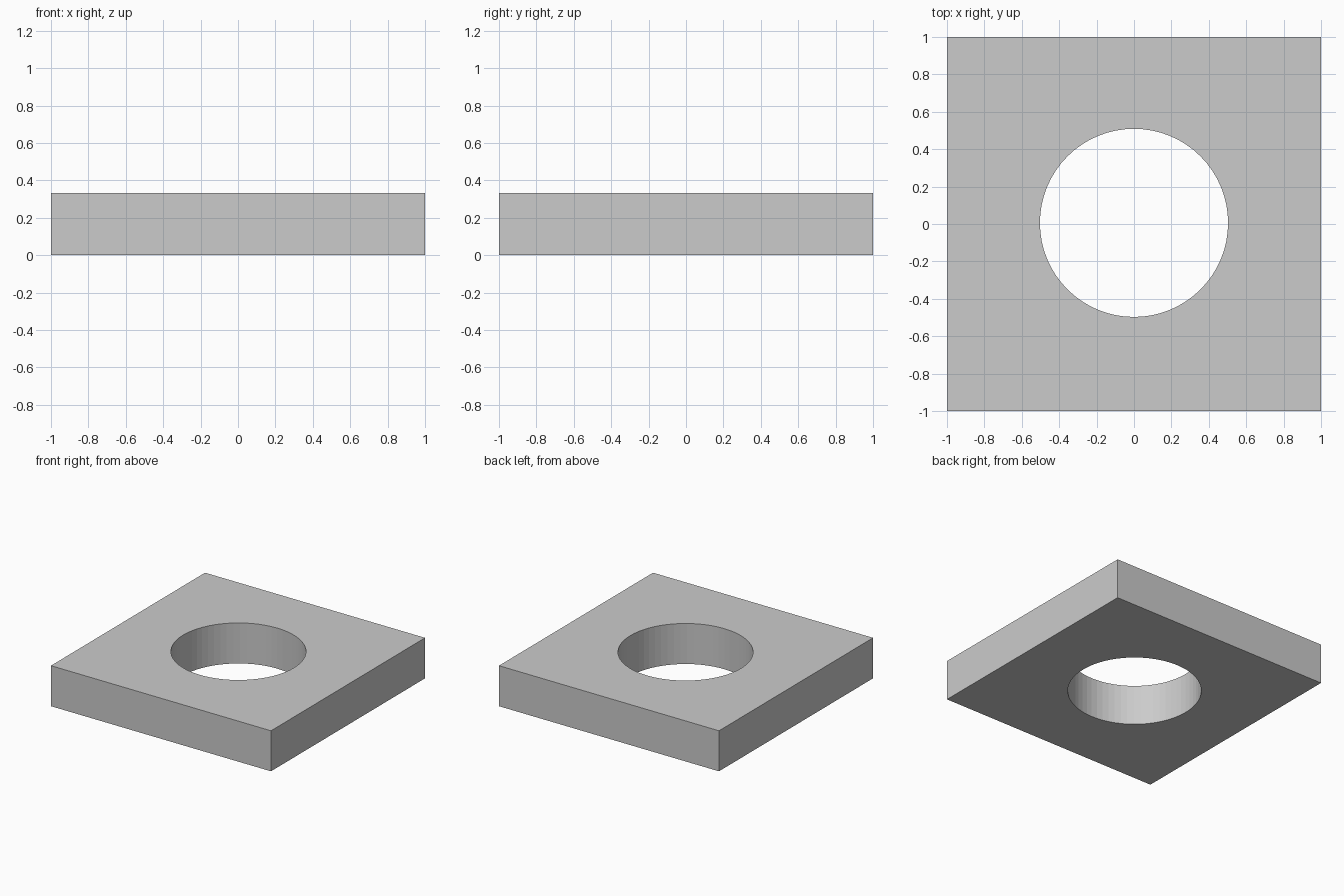
import bpy

if "Cube" in bpy.data.objects:
    bpy.data.objects.remove(bpy.data.objects["Cube"])

HEIGHT = 0.333
HOLE_RADIUS = 0.503
HOLE_Y = 0.006

# Square plate standing on the ground
bpy.ops.mesh.primitive_cube_add(size=1, location=(0, 0, HEIGHT / 2))
plate = bpy.context.object
plate.name = "square_plate"
plate.scale = (2, 2, HEIGHT)
bpy.ops.object.transform_apply(location=False, rotation=False, scale=True)

# Round through-hole cutter
bpy.ops.mesh.primitive_cylinder_add(vertices=64, radius=HOLE_RADIUS, depth=1,
                                    location=(0, HOLE_Y, HEIGHT / 2))
cutter = bpy.context.object
cutter.name = "hole_cutter"
cutter.hide_render = True
cutter.display_type = 'WIRE'

# Cut the hole
cut = plate.modifiers.new("round_hole", 'BOOLEAN')
cut.operation = 'DIFFERENCE'
cut.solver = 'EXACT'
cut.object = cutter
